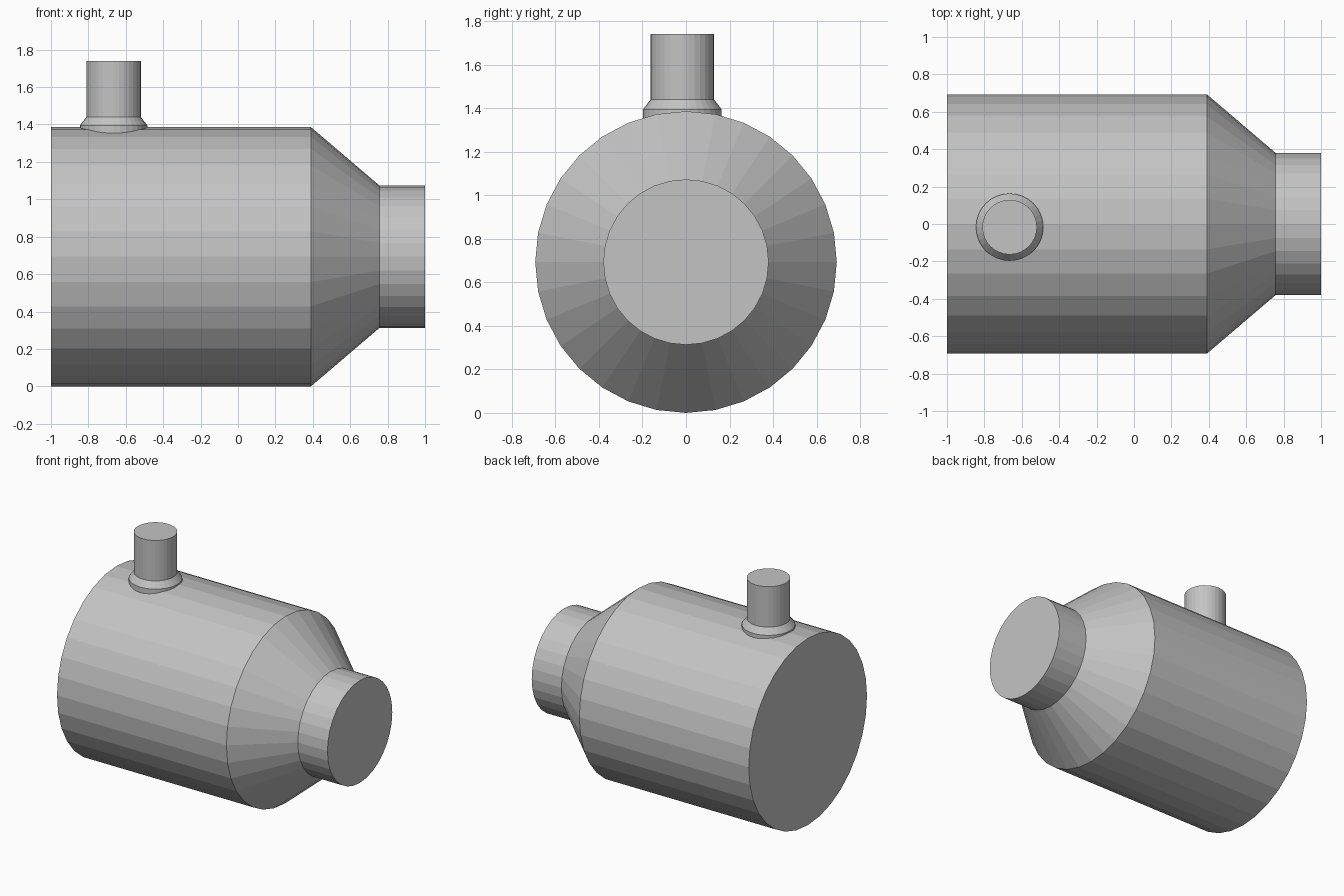
import bpy, bmesh
from math import cos, sin, tau

cube = bpy.data.objects.get("Cube")
if cube:
    bpy.data.objects.remove(cube, do_unlink=True)

# Single plain grey material
grey = bpy.data.materials.new("grey metal")
grey.use_nodes = True
colour = (0.55, 0.55, 0.55, 1)
grey.diffuse_color = colour
grey.node_tree.nodes["Principled BSDF"].inputs["Base Color"].default_value = colour


def lathe(name, profile, place, sides=32):
    """Revolve (distance, radius) pairs into a closed, capped solid."""
    bm = bmesh.new()
    rings = []
    for d, r in profile:
        angles = [tau * i / sides for i in range(sides)]
        rings.append([bm.verts.new(place(d, r * cos(a), r * sin(a))) for a in angles])
    for low, high in zip(rings, rings[1:]):
        for i in range(sides):
            j = (i + 1) % sides
            bm.faces.new((low[i], low[j], high[j], high[i]))
    bm.faces.new(rings[0])
    bm.faces.new(rings[-1])
    bmesh.ops.recalc_face_normals(bm, faces=bm.faces)
    mesh = bpy.data.meshes.new(name)
    bm.to_mesh(mesh)
    bm.free()
    mesh.materials.append(grey)
    obj = bpy.data.objects.new(name, mesh)
    bpy.context.collection.objects.link(obj)
    return obj


# Horizontal body, tapered shoulder and end neck
lathe("tank_body",
      [(-1, 0.693), (0.39, 0.693), (0.757, 0.38), (1, 0.38)],
      lambda d, u, v: (d, u, 0.693 + v))

# Upright pipe with a flared collar sunk into the body
lathe("top_pipe",
      [(1.3, 0.18), (1.395, 0.18), (1.44, 0.146), (1.74, 0.146)],
      lambda d, u, v: (-0.665 + u, -0.017 + v, d))
